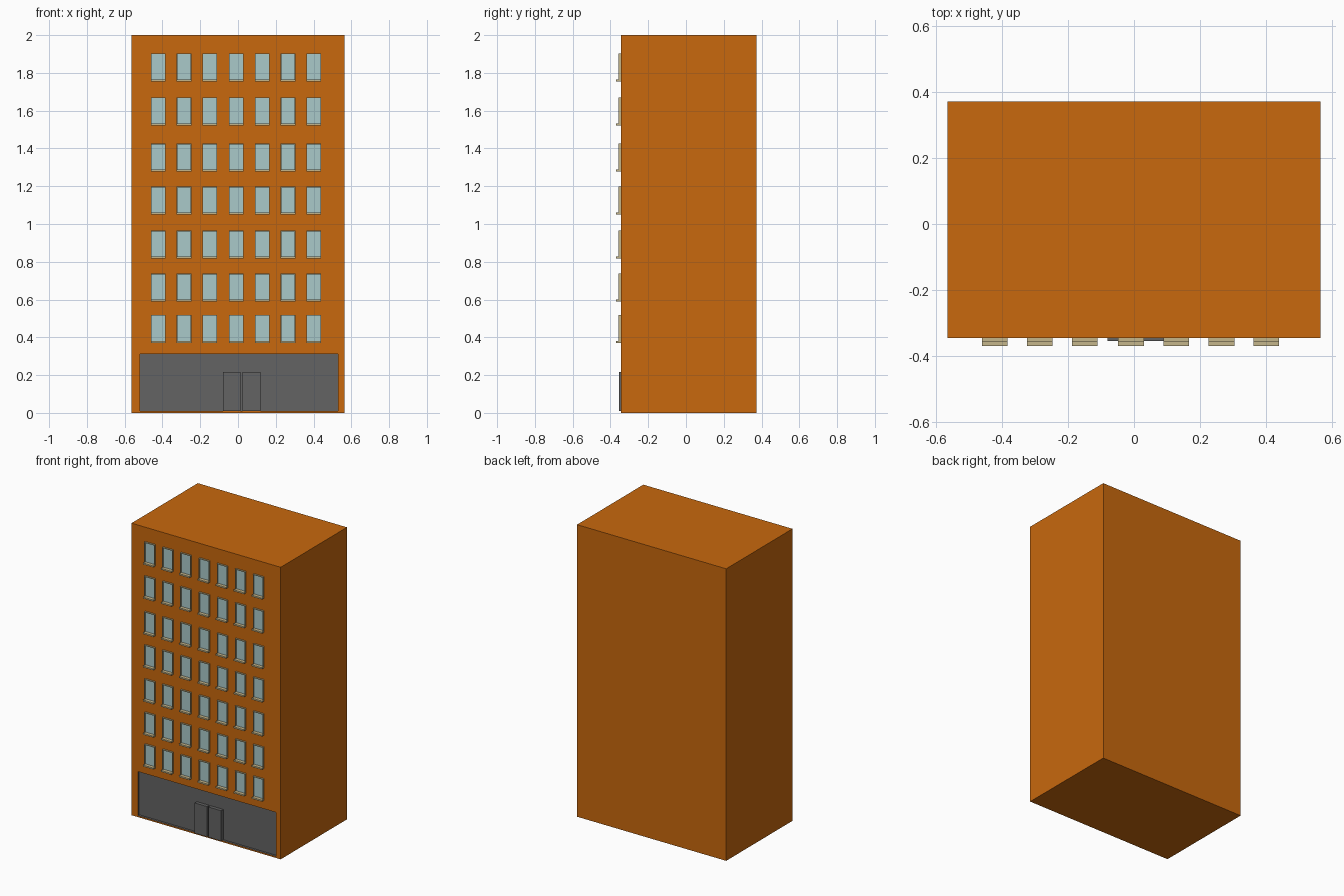
import bpy, bmesh

if "Cube" in bpy.data.objects:
    bpy.data.objects.remove(bpy.data.objects["Cube"])

WALL_Y = -0.345


def material(name, rgb):
    m = bpy.data.materials.new(name)
    m.diffuse_color = (*rgb, 1)
    m.use_nodes = True
    m.node_tree.nodes["Principled BSDF"].inputs["Base Color"].default_value = m.diffuse_color
    return m


ORANGE = material("orange_wall", (0.58, 0.138, 0.004))
GREY = material("shop_grey", (0.125, 0.125, 0.125))
BEIGE = material("stone_beige", (0.56, 0.47, 0.26))
GLASS = material("pale_glass", (0.40, 0.59, 0.59))


def add_box(bm, x0, x1, y0, y1, z0, z1):
    verts = bmesh.ops.create_cube(bm, size=1)["verts"]
    for v in verts:
        v.co = ((x0 + x1) / 2 + v.co.x * (x1 - x0),
                (y0 + y1) / 2 + v.co.y * (y1 - y0),
                (z0 + z1) / 2 + v.co.z * (z1 - z0))


def to_mesh(name, bm, *mats):
    me = bpy.data.meshes.new(name)
    bm.to_mesh(me)
    bm.free()
    for m in mats:
        me.materials.append(m)
    return me


def place(name, me, loc=(0, 0, 0)):
    ob = bpy.data.objects.new(name, me)
    ob.location = loc
    bpy.context.collection.objects.link(ob)
    return ob


def box(name, mat, *dims):
    bm = bmesh.new()
    add_box(bm, *dims)
    return place(name, to_mesh(name, bm, mat))


# Building block with a shallow shopfront recess in the front wall
bm = bmesh.new()
add_box(bm, -0.565, 0.565, WALL_Y, 0.372, 0, 2)
bm.normal_update()
front = min(bm.faces, key=lambda f: f.calc_center_median().y)
bmesh.ops.inset_individual(bm, faces=[front], thickness=0.05)
for v in front.verts:
    v.co.x = -0.518 if v.co.x < 0 else 0.53
    v.co.z = 0.01 if v.co.z < 1 else 0.312
recess = bmesh.ops.extrude_discrete_faces(bm, faces=[front])["faces"][0]
rim = [v for v in recess.verts]
for v in rim:
    v.co.y += 0.015
for v in rim:
    for f in v.link_faces:
        f.material_index = 1
bmesh.ops.recalc_face_normals(bm, faces=bm.faces)
place("building_block", to_mesh("building_block", bm, ORANGE, GREY))

# Double entrance doors
box("left_door", GREY, -0.08, 0.013, -0.354, -0.33, 0.01, 0.217)
box("right_door", GREY, 0.023, 0.12, -0.354, -0.33, 0.01, 0.217)

# Shared window parts: origin at bottom centre on the wall plane
W, H, T, S = 0.039, 0.148, 0.004, 0.01
bm = bmesh.new()
add_box(bm, -W, -W + T, -0.012, 0, S, H)
add_box(bm, W - T, W, -0.012, 0, S, H)
add_box(bm, -W + T, W - T, -0.012, 0, H - T, H)
frame = to_mesh("window_frame", bm, BEIGE)
bm = bmesh.new()
add_box(bm, -W, W, -0.025, 0, 0, S)
sill = to_mesh("window_sill", bm, BEIGE)
bm = bmesh.new()
add_box(bm, -W + T, W - T, -0.002, 0, S, H - T)
glass = to_mesh("window_glass", bm, GLASS)

# Seven floors of seven windows
for z in (0.371, 0.589, 0.817, 1.05, 1.278, 1.522, 1.755):
    for x in (-0.422, -0.286, -0.149, -0.009, 0.128, 0.265, 0.401):
        for me in (frame, sill, glass):
            place(me.name, me, (x, WALL_Y, z))
